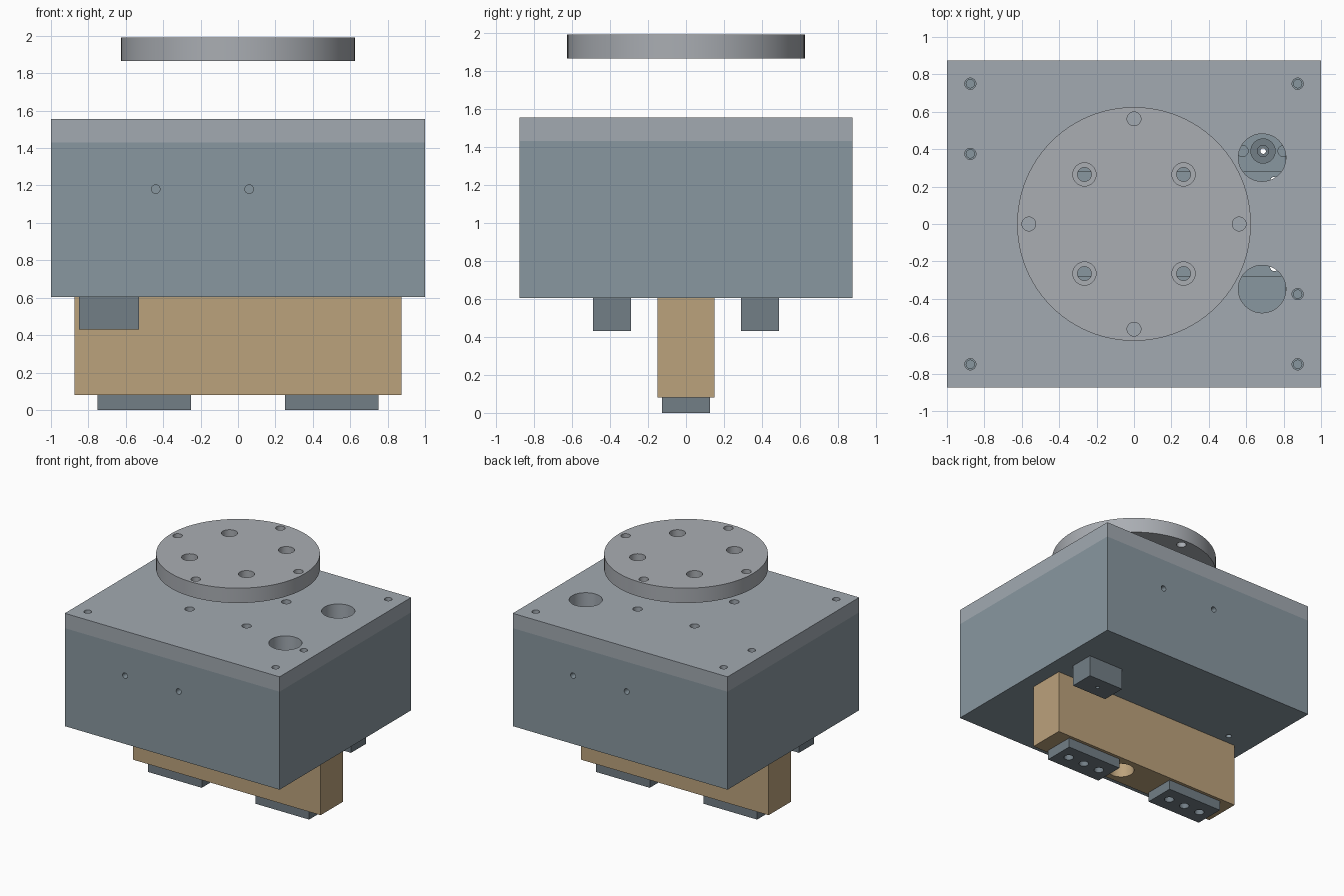
import bpy, bmesh, math
from mathutils import Matrix

if "Cube" in bpy.data.objects:
    bpy.data.objects.remove(bpy.data.objects["Cube"])


def material(name, rgb):
    m = bpy.data.materials.new(name)
    m.diffuse_color = (*rgb, 1)
    m.use_nodes = True
    m.node_tree.nodes["Principled BSDF"].inputs["Base Color"].default_value = m.diffuse_color
    return m


STEEL = material("blue_grey", (0.25, 0.31, 0.35))
LID = material("light_grey", (0.36, 0.40, 0.44))
DISC = material("pale_grey", (0.40, 0.42, 0.45))
DARK = material("dark_grey", (0.17, 0.21, 0.24))
TAN = material("tan", (0.50, 0.36, 0.20))


def finish(bm, name, mat=None):
    me = bpy.data.meshes.new(name)
    bm.to_mesh(me)
    bm.free()
    ob = bpy.data.objects.new(name, me)
    bpy.context.collection.objects.link(ob)
    if mat:
        me.materials.append(mat)
    return ob


def add_box(bm, x0, x1, y0, y1, z0, z1):
    m = Matrix.Translation(((x0 + x1) / 2, (y0 + y1) / 2, (z0 + z1) / 2))
    m = m @ Matrix.Diagonal((x1 - x0, y1 - y0, z1 - z0, 1))
    bmesh.ops.create_cube(bm, size=1, matrix=m)


def box(name, mat, *dims):
    bm = bmesh.new()
    add_box(bm, *dims)
    return finish(bm, name, mat)


def add_cyl(bm, x, y, r, z0, z1, seg=32):
    bmesh.ops.create_cone(bm, cap_ends=True, segments=seg, radius1=r, radius2=r,
                          depth=z1 - z0, matrix=Matrix.Translation((x, y, (z0 + z1) / 2)))


def cut(ob, bm):
    cutter = finish(bm, "cutter")
    cutter.hide_render = True
    mod = ob.modifiers.new("cut", 'BOOLEAN')
    mod.operation = 'DIFFERENCE'
    mod.solver = 'EXACT'
    mod.object = cutter
    bpy.context.view_layer.objects.active = ob
    bpy.ops.object.modifier_apply(modifier=mod.name)
    bpy.data.objects.remove(cutter)


def drill(ob, points, r, z0, z1, seg=32):
    bm = bmesh.new()
    for x, y in points:
        add_cyl(bm, x, y, r, z0, z1, seg)
    cut(ob, bm)


def smooth(ob):
    bpy.ops.object.select_all(action='DESELECT')
    ob.select_set(True)
    bpy.context.view_layer.objects.active = ob
    bpy.ops.object.shade_smooth_by_angle(angle=math.radians(30))


def corners(x, y):
    return [(sx * x, sy * y) for sx in (-1, 1) for sy in (-1, 1)]


bolts = corners(0.265, 0.265)
lid_screws = corners(0.875, 0.75) + [(-0.875, 0.375), (0.875, -0.375)]
block_spots = [(0.69, 0.39), (-0.69, -0.39)]

# hollow housing
body = box("housing", STEEL, -1, 1, -0.875, 0.875, 0.605, 1.43)
bm = bmesh.new()
add_box(bm, -0.81, 0.81, -0.68, 0.68, 0.76, 1.5)
cut(body, bm)
# floor channel
bm = bmesh.new()
add_box(bm, -0.81, 0.81, -0.278, 0.278, 0.68, 0.80)
cut(body, bm)
drill(body, lid_screws, 0.022, 1.1, 1.5)
drill(body, corners(0.75, 0.23), 0.022, 0.5, 0.9)
drill(body, block_spots, 0.065, 0.5, 0.9)
drill(body, [(x + d, y) for x, y in block_spots for d in (-0.11, 0.11)], 0.03, 0.65, 0.9)
# side holes, front and back
bm = bmesh.new()
for s in (-1, 1):
    for x in (-0.44, 0.06):
        m = Matrix.Translation((-s * x, s * 0.85, 1.18)) @ Matrix.Rotation(math.pi / 2, 4, 'X')
        bmesh.ops.create_cone(bm, cap_ends=True, segments=24, radius1=0.023,
                              radius2=0.023, depth=0.25, matrix=m)
cut(body, bm)

# lid plate
lid = box("lid_plate", LID, -1, 1, -0.875, 0.875, 1.43, 1.555)
drill(lid, [(0.685, 0.355), (0.685, -0.348)], 0.127, 1.3, 1.7, 48)
drill(lid, bolts, 0.037, 1.3, 1.7)
drill(lid, lid_screws, 0.03, 1.3, 1.7)

# round mounting flange
bm = bmesh.new()
add_cyl(bm, 0, 0, 0.625, 1.866, 1.991, 96)
flange = finish(bm, "round_flange", DISC)
drill(flange, bolts, 0.037, 1.7, 2.1)
drill(flange, bolts, 0.062, 1.92, 2.1)
drill(flange, [(0.5625, 0), (-0.5625, 0), (0, 0.5625), (0, -0.5625)], 0.037, 1.7, 2.1)

# cross bar with pocket underneath
bar = box("cross_bar", TAN, -0.875, 0.875, -0.15, 0.15, 0.08, 0.605)
drill(bar, [(0.13, 0)], 0.1, 0.0, 0.45, 48)

# foot pads
feet = []
for side, cx in (("left", -0.5), ("right", 0.5)):
    foot = box("foot_pad_" + side, DARK, cx - 0.25, cx + 0.25, -0.125, 0.125, 0, 0.08)
    drill(foot, [(cx + d, 0) for d in (-0.15, 0, 0.15)], 0.037, -0.1, 0.06)
    feet.append(foot)

# small stop blocks under the housing
blocks = []
for side, (x, y) in zip(("back", "front"), block_spots):
    b = box("stop_block_" + side, DARK, x - 0.16, x + 0.16, y - 0.1, y + 0.1, 0.43, 0.605)
    drill(b, [(x, y)], 0.015, 0.3, 0.9, 24)
    drill(b, [(x, y)], 0.03, 0.52, 0.9, 24)
    blocks.append(b)

for ob in [body, lid, flange, bar] + feet + blocks:
    smooth(ob)
